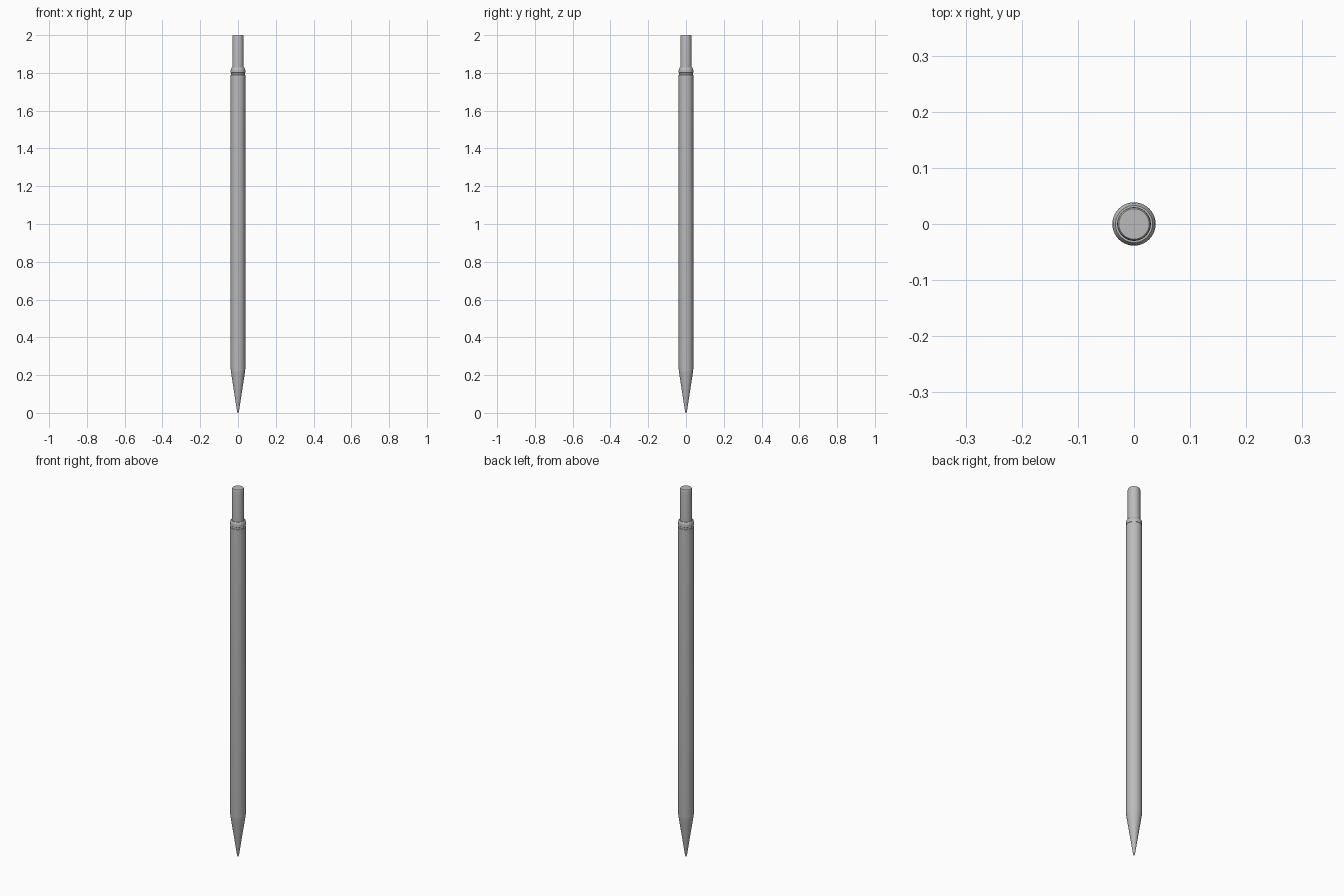
import bpy, bmesh, math

if "Cube" in bpy.data.objects:
    bpy.data.objects.remove(bpy.data.objects["Cube"])

grey = bpy.data.materials.new("plain grey")
grey.diffuse_color = (0.5, 0.5, 0.5, 1)
grey.use_nodes = True
grey.node_tree.nodes["Principled BSDF"].inputs["Base Color"].default_value = grey.diffuse_color


def lathe(name, profile, sides=64):
    """Revolve (radius, height) points about z; the ends are capped."""
    bm = bmesh.new()
    rings = [[bm.verts.new((r * math.cos(2 * math.pi * i / sides),
                            r * math.sin(2 * math.pi * i / sides), z))
              for i in range(sides)] for r, z in profile]
    for a, b in zip(rings, rings[1:]):
        for i in range(sides):
            j = (i + 1) % sides
            bm.faces.new((a[i], a[j], b[j], b[i]))
    bm.faces.new(rings[0][::-1])
    bm.faces.new(rings[-1])
    mesh = bpy.data.meshes.new(name)
    bm.to_mesh(mesh)
    bm.free()
    mesh.materials.append(grey)
    ob = bpy.data.objects.new(name, mesh)
    bpy.context.collection.objects.link(ob)
    bpy.ops.object.select_all(action='DESELECT')
    ob.select_set(True)
    bpy.context.view_layer.objects.active = ob
    bpy.ops.object.shade_smooth_by_angle(angle=math.radians(25))
    return ob


# Conical writing tip
lathe("tip", [(0.003, 0.0), (0.005, 0.008), (0.036, 0.21), (0.0375, 0.22)])

# Long barrel with a rounded top shoulder
lathe("barrel", [(0.0375, 0.22), (0.0385, 0.23), (0.0385, 1.79),
                 (0.0375, 1.791), (0.0375, 1.80), (0.0385, 1.801),
                 (0.0385, 1.815), (0.0372, 1.822), (0.033, 1.828)])

# Push button with a small rounded edge
lathe("push_button", [(0.030, 1.80), (0.030, 1.99),
                      (0.0293, 1.996), (0.027, 2.0)])
